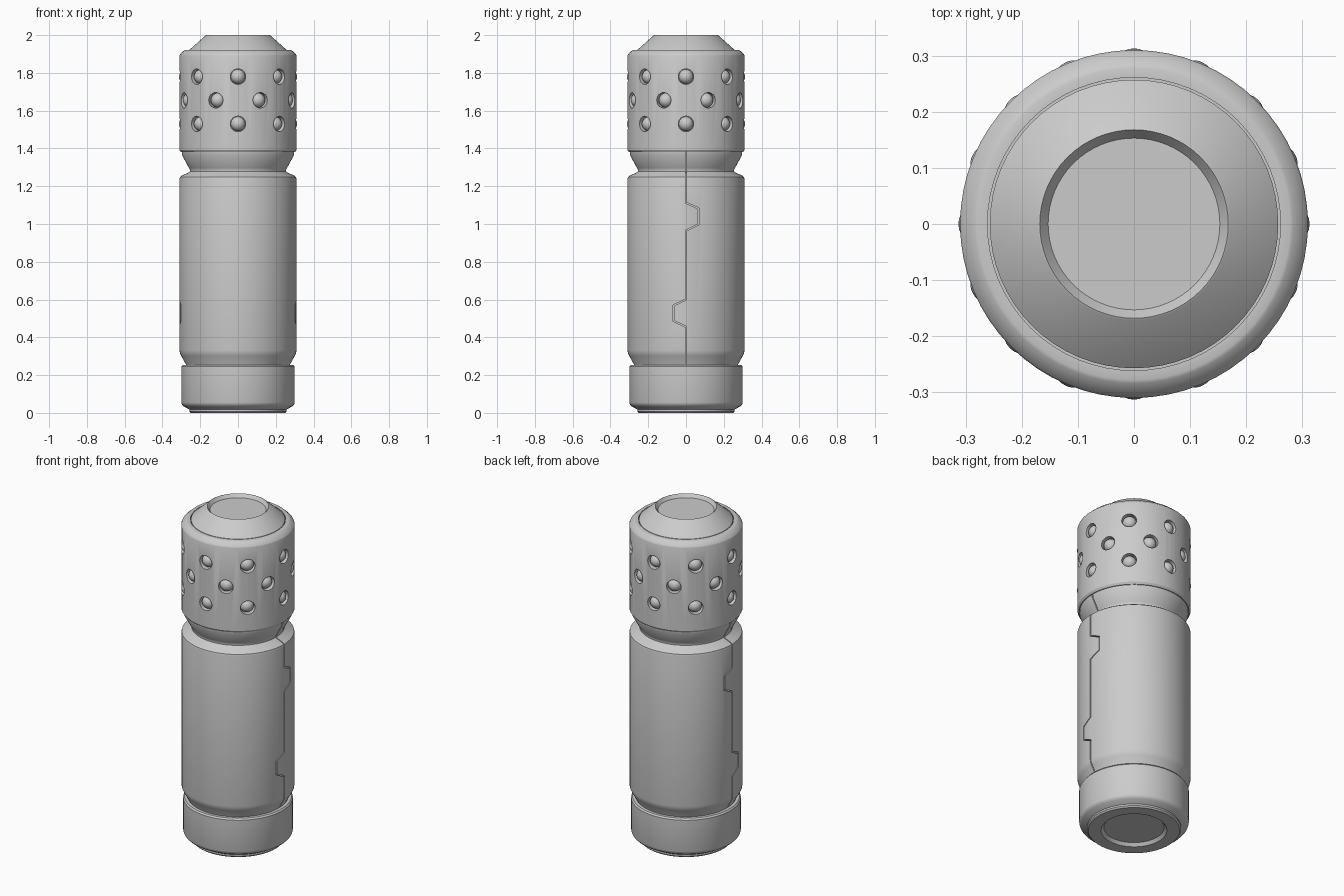
import bpy, bmesh
from math import pi, cos, sin, radians
from mathutils import Vector, Matrix

if "Cube" in bpy.data.objects:
    bpy.data.objects.remove(bpy.data.objects["Cube"])

SEGS = 64


def to_object(name, bm):
    bmesh.ops.recalc_face_normals(bm, faces=bm.faces[:])
    mesh = bpy.data.meshes.new(name)
    bm.to_mesh(mesh)
    bm.free()
    obj = bpy.data.objects.new(name, mesh)
    bpy.context.collection.objects.link(obj)
    return obj


def lathe(name, profile):
    """Revolve (radius, z) points around z; profile starts and ends on the axis."""
    bm = bmesh.new()
    verts = [bm.verts.new((r, 0, z)) for r, z in profile]
    edges = [bm.edges.new(pair) for pair in zip(verts, verts[1:])]
    bmesh.ops.spin(bm, geom=verts + edges, cent=(0, 0, 0), axis=(0, 0, 1),
                   angle=2 * pi, steps=SEGS, use_duplicate=False)
    bmesh.ops.remove_doubles(bm, verts=bm.verts[:], dist=0.0005)
    return to_object(name, bm)


def select(obj):
    bpy.ops.object.select_all(action='DESELECT')
    obj.select_set(True)
    bpy.context.view_layer.objects.active = obj


def smooth(obj, angle=30):
    select(obj)
    bpy.ops.object.shade_smooth_by_angle(angle=radians(angle))


def cut(obj, cutter):
    cutter.hide_render = True
    mod = obj.modifiers.new("cut", 'BOOLEAN')
    mod.operation = 'DIFFERENCE'
    mod.solver = 'EXACT'
    mod.object = cutter
    select(obj)
    bpy.ops.object.modifier_apply(modifier=mod.name)
    bpy.data.objects.remove(cutter, do_unlink=True)


# Base cap with a shallow recess underneath
base = lathe("base_cap", [
    (0, 0.018), (0.165, 0.018), (0.18, 0), (0.25, 0), (0.258, 0.008), (0.258, 0.018),
    (0.288, 0.035), (0.297, 0.045), (0.30, 0.055), (0.30, 0.245), (0.293, 0.254), (0, 0.254)])
smooth(base)

# Main body with tapered foot and waisted neck
body = lathe("body", [
    (0, 0.24), (0.272, 0.24), (0.276, 0.257), (0.301, 0.302), (0.307, 0.315), (0.31, 0.332),
    (0.31, 1.238), (0.307, 1.249), (0.295, 1.258), (0.262, 1.272), (0.255, 1.279),
    (0.255, 1.287), (0.26, 1.297), (0.297, 1.365), (0.297, 1.39), (0, 1.39)])

# Stepped parting seam, the same on both sides
path = [Vector(p) for p in [
    (0, 0.2), (0, 0.455), (-0.065, 0.487), (-0.065, 0.57), (0, 0.60),
    (0, 0.965), (0.065, 0.998), (0.065, 1.083), (0, 1.112), (0, 1.45)]]
for side in (-1, 1):
    bm = bmesh.new()
    rings = []
    for i, p in enumerate(path):
        d1 = (p - path[max(i - 1, 0)]) if i else (path[1] - p)
        d2 = (path[i + 1] - p) if i < len(path) - 1 else d1
        n1 = Vector((d1.y, -d1.x)).normalized()
        n2 = Vector((d2.y, -d2.x)).normalized()
        n = (n1 + n2).normalized()
        off = n * (0.003 / n.dot(n1))
        a, b = p - off, p + off
        rings.append([bm.verts.new(c) for c in (
            (side * 0.238, a.x, a.y), (side * 0.34, a.x, a.y),
            (side * 0.34, b.x, b.y), (side * 0.238, b.x, b.y))])
    for r1, r2 in zip(rings, rings[1:]):
        for k in range(4):
            bm.faces.new((r1[k], r1[(k + 1) % 4], r2[(k + 1) % 4], r2[k]))
    bm.faces.new(rings[0])
    bm.faces.new(rings[-1])
    cut(body, to_object("seam_cutter", bm))
smooth(body)

# Head sleeve
head = lathe("head", [
    (0, 1.38), (0.302, 1.38), (0.31, 1.392), (0.31, 1.892), (0.307, 1.899), (0.284, 1.92),
    (0.278, 1.922), (0.261, 1.922), (0.261, 1.905), (0, 1.905)])

# Staggered rows of sockets, each holding a ball
places = []
for row, z in enumerate((1.53, 1.655, 1.78)):
    for k in range(8):
        places.append((radians(45 * k + (22.5 if row == 1 else 0)), z))

holes, balls = bmesh.new(), bmesh.new()
for a, z in places:
    turn = Matrix.Rotation(a, 4, 'Z') @ Matrix.Rotation(pi / 2, 4, 'Y')
    out = Vector((cos(a), sin(a), 0))
    bmesh.ops.create_cone(holes, cap_ends=True, segments=24, radius1=0.041, radius2=0.041,
                          depth=0.08, matrix=Matrix.Translation(out * 0.31 + Vector((0, 0, z))) @ turn)
    bmesh.ops.create_uvsphere(balls, u_segments=24, v_segments=12, radius=0.039,
                              matrix=Matrix.Translation(out * 0.274 + Vector((0, 0, z))) @ turn)
cut(head, to_object("socket_cutter", holes))
smooth(head)
smooth(to_object("socket_balls", balls), 60)

# Conical top with recessed button
top = lathe("top_cone", [
    (0, 1.895), (0.257, 1.895), (0.257, 1.922), (0.172, 1.998), (0.168, 2.0),
    (0.153, 1.98), (0, 1.98)])
smooth(top)
